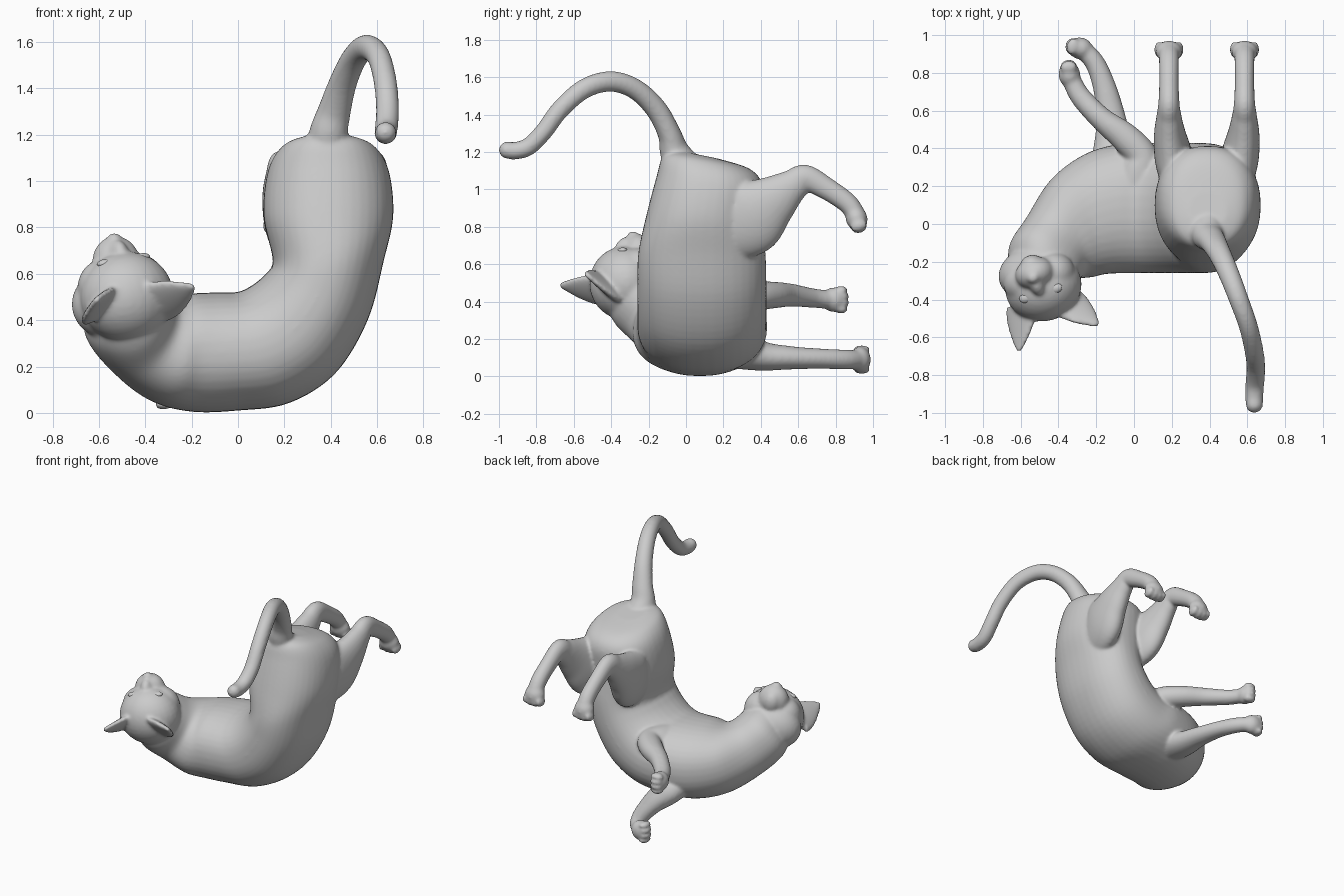
import bpy, bmesh, math
from mathutils import Vector, Matrix

if "Cube" in bpy.data.objects:
    bpy.data.objects.remove(bpy.data.objects["Cube"])

bm = bmesh.new()


def spline(rows, n=6):
    """Catmull-Rom through rows of numbers."""
    out = []
    for i in range(len(rows) - 1):
        a, b, c, d = (rows[max(0, min(len(rows) - 1, i + k))] for k in (-1, 0, 1, 2))
        for s in range(n):
            t = s / n
            out.append([0.5 * (2 * q + (r - p) * t + (2 * p - 5 * q + 4 * r - w) * t * t
                               + (3 * q - p - 3 * r + w) * t ** 3)
                        for p, q, r, w in zip(a, b, c, d)])
    return out + [list(rows[-1])]


def loft(rings, power=1.0, seg=40):
    """Closed skin over rings of (centre, half axis u, half axis v)."""
    def sp(x):
        return math.copysign(abs(x) ** power, x)
    vs = []
    for c, u, v in rings:
        ang = [2 * math.pi * k / seg for k in range(seg)]
        vs.append([bm.verts.new(c + u * sp(math.cos(a)) + v * sp(math.sin(a))) for a in ang])
    fs = [bm.faces.new((p[k], p[(k + 1) % seg], q[(k + 1) % seg], q[k]))
          for p, q in zip(vs, vs[1:]) for k in range(seg)]
    fs += [bm.faces.new(vs[0][::-1]), bm.faces.new(vs[-1])]
    bmesh.ops.recalc_face_normals(bm, faces=fs)


def ball(c, radii, axes=None, target=None):
    m = Matrix.Translation(c) @ (axes or Matrix()) @ Matrix.Diagonal((*radii, 1))
    bmesh.ops.create_uvsphere(target or bm, u_segments=28, v_segments=18, radius=1, matrix=m)


def tube(rows, ref):
    """Tapered limb; rows are x, y, z, radius along ref side, other radius."""
    pts = spline(rows)
    rings = []
    for i, p in enumerate(pts):
        t = (Vector(pts[min(i + 1, len(pts) - 1)][:3]) - Vector(pts[max(i - 1, 0)][:3])).normalized()
        side = (ref - t * ref.dot(t)).normalized()
        rings.append((Vector(p[:3]), side * p[3], t.cross(side) * p[4]))
    loft(rings)
    ball(pts[-1][:3], [min(pts[-1][3:])] * 3)


def paw(c, fwd, side, w=0.07):
    """Paw pad with four toes."""
    c, f = Vector(c), Vector(fwd).normalized()
    s = Vector(side)
    s = (s - f * s.dot(f)).normalized()
    axes = Matrix((s, f, s.cross(f))).transposed().to_4x4()
    ball(c, (w, 0.068, 0.058), axes)
    for k in (-1.5, -0.5, 0.5, 1.5):
        ball(c + s * k * w * 0.52 + f * (0.052 - 0.008 * abs(k)), (0.023, 0.034, 0.045), axes)


X, Z = Vector((1, 0, 0)), Vector((0, 0, 1))

# torso and neck: centre, u, v
torso = [
    (.39, .07, 1.185, .10, 0, 0, 0, .10, -.02),
    (.39, .11, 1.145, .20, 0, 0, 0, .23, -.035),
    (.39, .125, 1.04, .262, 0, 0, 0, .285, -.02),
    (.39, .095, .85, .28, 0, 0, 0, .31, 0),
    (.39, .085, .66, .24, 0, 0, 0, .34, 0),
    (.34, .085, .50, .22, 0, -.10, 0, .345, 0),
    (.24, .085, .36, .18, 0, -.19, 0, .345, 0),
    (.11, .085, .282, .11, 0, -.24, 0, .345, 0),
    (-.04, .085, .265, .04, 0, -.255, 0, .345, 0),
    (-.20, .055, .26, 0, 0, -.255, -.05, .32, 0),
    (-.325, -.02, .275, -.04, -.02, -.225, -.11, .26, .02),
    (-.42, -.12, .34, -.09, -.05, -.175, -.13, .17, .04),
    (-.48, -.22, .42, -.10, -.07, -.15, -.15, .14, .05),
    (-.49, -.31, .49, -.08, -.06, -.12, -.12, .10, .04),
]
loft([(Vector(r[:3]), Vector(r[3:6]), Vector(r[6:])) for r in spline(torso)], power=0.9)

# hind legs
for x, out in ((.185, -1), (.585, 1)):
    tube([(x - out * .06, .22, .81, .10, .20), (x - out * .025, .35, .86, .10, .205),
          (x - out * .005, .465, .94, .085, .142), (x, .57, 1.02, .066, .09), (x, .64, 1.06, .056, .072),
          (x, .75, 1.005, .052, .06), (x, .86, .93, .053, .055), (x, .905, .87, .055, .052)], X)
    paw((x, .912, .845), (0, .25, -.85), X)

# front legs
tube([(-.04, .08, .38, .12, .13), (.025, .26, .42, .095, .11), (.04, .36, .43, .08, .085),
      (-.05, .46, .435, .072, .078), (-.17, .555, .435, .062, .062),
      (-.28, .67, .42, .052, .055), (-.33, .76, .41, .05, .05)], Z)
paw((-.342, .79, .41), (-.1, 1, 0), Z, .066)
tube([(-.10, .15, .20, .15, .16), (-.11, .38, .115, .085, .11), (-.12, .55, .10, .063, .08),
      (-.155, .72, .095, .054, .062), (-.205, .85, .09, .053, .053), (-.27, .925, .09, .05, .05)], Z)
paw((-.285, .93, .09), (-1, .25, 0), Z, .069)

# tail
tube([(.39, .0, 1.10, .10, .10), (.39, -.06, 1.20, .085, .08), (.415, -.09, 1.30, .072, .062),
      (.455, -.16, 1.43, .06, .058), (.505, -.27, 1.535, .055, .055), (.555, -.40, 1.577, .052, .055),
      (.605, -.54, 1.54, .05, .053), (.635, -.67, 1.43, .05, .05), (.645, -.76, 1.31, .05, .048),
      (.64, -.84, 1.23, .05, .048), (.637, -.91, 1.207, .048, .047), (.637, -.955, 1.21, .046, .046)], X)

# head, built in its own tilted frame
H = Vector((-.48, -.33, .5))
R = Vector((.94, .30, .15)).normalized()
U = Vector((.30, -.94, 0))
U = (U - R * U.dot(R)).normalized()
F = U.cross(R)
axes = Matrix((R, U, F)).transposed().to_4x4()


def at(x, y, z):
    return H + R * x + U * y + F * z


ball(H, (.205, .185, .195), axes)
ball(at(0, -.08, .15), (.105, .085, .115), axes)       # muzzle
ball(at(0, -.03, .17), (.045, .075, .08), axes)        # bridge
ball(at(0, -.06, .25), (.035, .03, .03), axes)         # nose
ball(at(0, -.13, .16), (.06, .05, .075), axes)         # chin
ball(at(-.03, -.09, -.02), (.19, .14, .16), axes)      # throat
for s in (-1, 1):
    ball(at(s * .08, -.05, .05), (.115, .11, .125), axes)
    ball(at(s * .03, -.085, .205), (.045, .045, .05), axes)

# ears
for base, tip, w in (((-.595, -.44, .46), (-.61, -.675, .488), (.07, 0, .072)),
                     ((-.36, -.41, .475), (-.188, -.535, .547), (-.06, -.055, .067))):
    b, w = Vector(base), Vector(w)
    d = Vector(tip) - b
    n = d.cross(w).normalized()
    loft([(b + d * t, w * k, n * (.012 + .026 * (1 - t)))
          for t, k in ((0, 1.1), (.2, 1.08), (.4, .95), (.6, .75), (.8, .48), (.93, .27), (1, .14))])


def make(name, mesh_bm):
    me = bpy.data.meshes.new(name)
    mesh_bm.to_mesh(me)
    mesh_bm.free()
    for p in me.polygons:
        p.use_smooth = True
    ob = bpy.data.objects.new(name, me)
    bpy.context.collection.objects.link(ob)
    return ob


# fuse all parts into one smooth skin
cat = make("cat_body", bm)
rm = cat.modifiers.new("fuse", 'REMESH')
rm.mode = 'VOXEL'
rm.voxel_size = 0.01
rm.use_smooth_shade = True
sm = cat.modifiers.new("soften", 'SMOOTH')
sm.factor = 0.5
sm.iterations = 10

# eyes
for name, s in (("left_eye", -1), ("right_eye", 1)):
    eb = bmesh.new()
    ball(at(s * .084, .03, .16), (.036, .026, .018), axes, eb)
    make(name, eb)
